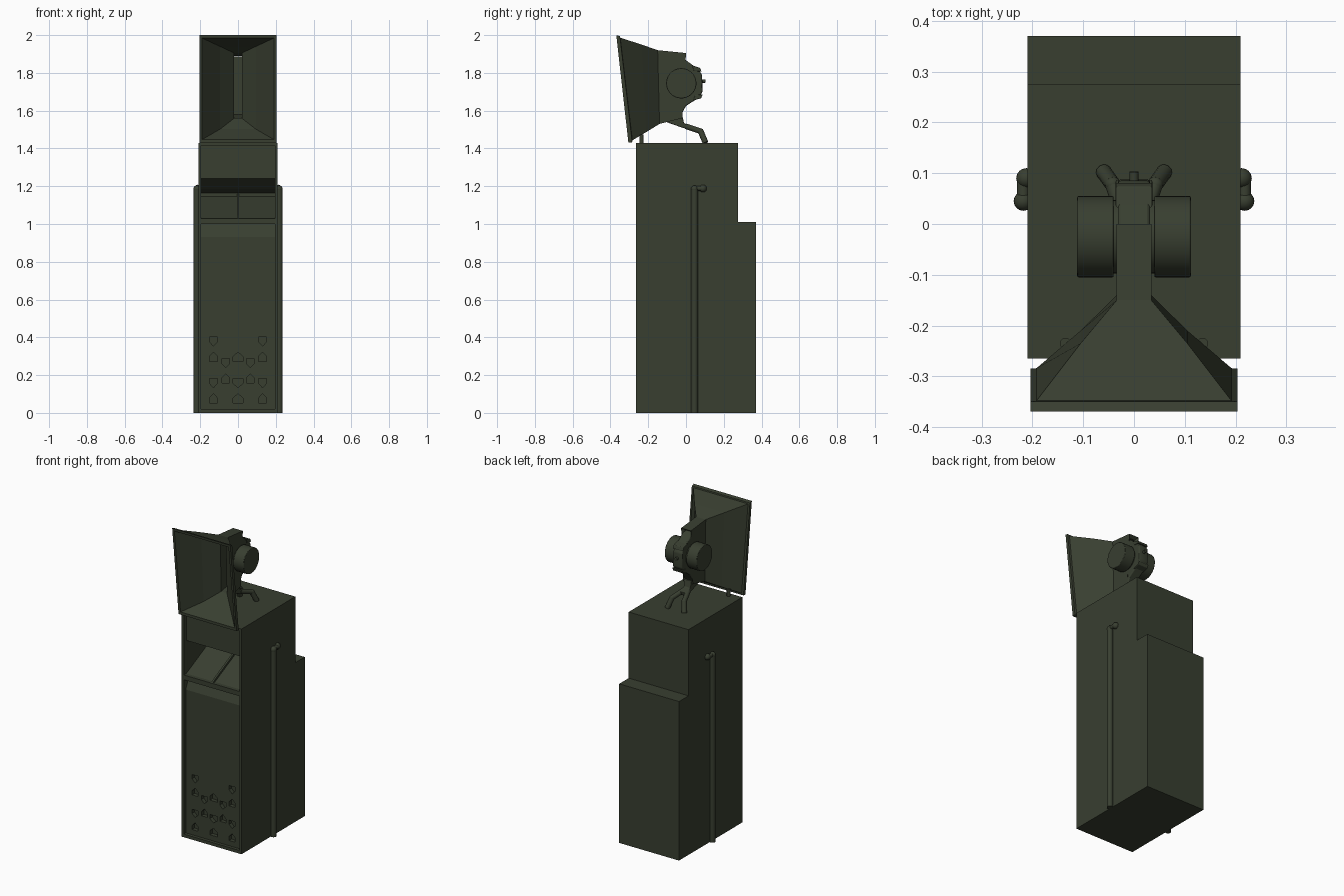
import bpy
import bmesh
import math
from mathutils import Vector, Matrix

cube = bpy.data.objects.get("Cube")
if cube:
    bpy.data.objects.remove(cube, do_unlink=True)

olive = bpy.data.materials.new("dark olive paint")
olive.use_nodes = True
olive.diffuse_color = (0.04, 0.049, 0.03, 1)
olive.node_tree.nodes["Principled BSDF"].inputs["Base Color"].default_value = olive.diffuse_color


def finish(name, bm, smooth=False, bevel=0):
    bmesh.ops.recalc_face_normals(bm, faces=bm.faces)
    mesh = bpy.data.meshes.new(name)
    bm.to_mesh(mesh)
    bm.free()
    obj = bpy.data.objects.new(name, mesh)
    bpy.context.collection.objects.link(obj)
    mesh.materials.append(olive)
    if bevel:
        mod = obj.modifiers.new("soft edges", "BEVEL")
        mod.width, mod.segments = bevel, 2
    if smooth:
        bpy.ops.object.select_all(action="DESELECT")
        obj.select_set(True)
        bpy.context.view_layer.objects.active = obj
        bpy.ops.object.shade_smooth_by_angle(angle=math.radians(35))
    return obj


def add_prism(bm, points, move):
    """Extrude a closed outline along the vector move."""
    face = bm.faces.new([bm.verts.new(p) for p in points])
    out = bmesh.ops.extrude_face_region(bm, geom=[face])["geom"]
    bmesh.ops.translate(bm, vec=move, verts=[v for v in out if isinstance(v, bmesh.types.BMVert)])


def side_profile(name, outline, x0, x1, **kw):
    bm = bmesh.new()
    add_prism(bm, [(x0, y, z) for y, z in outline], (x1 - x0, 0, 0))
    return finish(name, bm, **kw)


def rod(name, start, end, radius, sides=24, bevel=0):
    a, b = Vector(start), Vector(end)
    bm = bmesh.new()
    turn = (b - a).to_track_quat("Z", "Y").to_matrix().to_4x4()
    bmesh.ops.create_cone(bm, cap_ends=True, segments=sides, radius1=radius, radius2=radius,
                          depth=(b - a).length, matrix=Matrix.Translation((a + b) / 2) @ turn)
    return finish(name, bm, smooth=True, bevel=bevel)


def ball(name, centre, radius):
    bm = bmesh.new()
    bmesh.ops.create_uvsphere(bm, u_segments=16, v_segments=10, radius=radius,
                              matrix=Matrix.Translation(centre))
    return finish(name, bm, smooth=True)


# Cabinet: stepped side panels around one filled cross-section
stepped = [(-0.265, 0), (0.37, 0), (0.37, 1.01), (0.275, 1.01), (0.275, 1.43), (-0.265, 1.43)]
for side, label in ((1, "left"), (-1, "right")):
    side_profile(label + "_side_panel", stepped, side * 0.195, side * 0.21)

core = [(0.37, 0), (0.37, 1.01), (0.275, 1.01), (0.275, 1.43), (-0.265, 1.43), (-0.265, 1.415),
        (-0.24, 1.415), (-0.24, 1.24), (-0.14, 1.185), (0.0, 1.165), (0.0, 1.145), (-0.24, 1.03),
        (-0.265, 1.03), (-0.265, 1.0), (-0.215, 1.0), (-0.245, 0.93), (-0.245, 0.02),
        (-0.265, 0.02), (-0.265, 0)]
cabinet = side_profile("cabinet_core", core, -0.195, 0.195)
side_profile("throat_divider", [(-0.262, 1.03), (-0.24, 1.045), (0, 1.16), (0, 1.14), (-0.24, 1.025)],
             -0.006, 0.006)

# House-shaped vents cut into the lower front panel: height, point direction, columns
vent_rows = [(0.38, -1, (-0.13, 0.13)), (0.295, 1, (-0.13, 0, 0.13)), (0.265, -1, (-0.065, 0.065)),
             (0.18, 1, (-0.065, 0.065)), (0.16, -1, (-0.13, 0, 0.13)), (0.075, 1, (-0.13, 0, 0.13))]
bm = bmesh.new()
for z, up, columns in vent_rows:
    for x in columns:
        w = 0.026 if x == 0 else 0.021
        house = [(-w, -0.022), (w, -0.022), (w, 0.004), (0, 0.026), (-w, 0.004)]
        add_prism(bm, [(x + px, -0.26, z + up * pz) for px, pz in house], (0, 0.04, 0))
cutter = finish("vent_cutter", bm)
cutter.hide_render = True
cut = cabinet.modifiers.new("vents", "BOOLEAN")
cut.operation, cut.object, cut.solver = "DIFFERENCE", cutter, "EXACT"
bpy.ops.object.select_all(action="DESELECT")
bpy.context.view_layer.objects.active = cabinet
cabinet.select_set(True)
bpy.ops.object.modifier_apply(modifier=cut.name)
bpy.data.objects.remove(cutter, do_unlink=True)

# Cable pipes on both sides
for side, label in ((1, "left"), (-1, "right")):
    x = side * 0.218
    rod(label + "_pipe", (x, 0.045, 0), (x, 0.045, 1.185), 0.018)
    ball(label + "_pipe_elbow", (x, 0.045, 1.185), 0.019)
    rod(label + "_pipe_link", (x, 0.045, 1.188), (x, 0.09, 1.188), 0.012)
    ball(label + "_pipe_end", (side * 0.212, 0.09, 1.188), 0.02)


# Horn: closed loft running over the outside, then back along the inside
def ring(half, top, bottom):
    return [(-half, *top), (half, *top), (half, *bottom), (-half, *bottom)]


rings = [ring(0.204, (-0.369, 2.0), (-0.305, 1.43)),
         ring(0.204, (-0.35, 1.994), (-0.285, 1.432)),
         ring(0.192, (-0.348, 1.986), (-0.284, 1.443)),
         ring(0.105, (-0.235, 1.95), (-0.21, 1.487)),
         ring(0.034, (-0.15, 1.92), (-0.14, 1.53)),
         ring(0.034, (0.0, 1.905), (-0.02, 1.56)),
         ring(0.02, (-0.02, 1.89), (-0.03, 1.58)),
         ring(0.02, (-0.15, 1.905), (-0.14, 1.56)),
         ring(0.095, (-0.235, 1.94), (-0.21, 1.502)),
         ring(0.19, (-0.367, 1.984), (-0.305, 1.447))]
bm = bmesh.new()
loops = [[bm.verts.new(p) for p in r] for r in rings]
for a, b in zip(loops, loops[1:] + loops[:1]):
    for i in range(4):
        j = (i + 1) % 4
        bm.faces.new((a[i], a[j], b[j], b[i]))
finish("horn", bm)

# Driver housing behind the horn with clamp flanges and connector
housing = [(-0.03, 1.89), (-0.005, 1.87), (0.03, 1.845), (0.065, 1.82), (0.085, 1.79), (0.088, 1.7),
           (0.07, 1.67), (0.0, 1.625), (-0.03, 1.57)]
side_profile("driver_housing", housing, -0.032, 0.032, smooth=True, bevel=0.006)
for label, y, z, tilt in (("upper", 0.062, 1.825, 1), ("lower", 0.068, 1.668, -1)):
    side_profile(label + "_flange", [(y - 0.03, z + tilt * 0.015), (y + 0.012, z + tilt * 0.002),
                                     (y + 0.02, z - tilt * 0.018), (y - 0.02, z - tilt * 0.015)],
                 -0.036, 0.036, bevel=0.003)
rod("connector", (0, 0.08, 1.755), (0, 0.103, 1.757), 0.009, sides=12)

# Twin drivers
for side, label in ((1, "left"), (-1, "right")):
    rod(label + "_driver_collar", (side * 0.025, -0.025, 1.745), (side * 0.05, -0.025, 1.745), 0.072, sides=40)
    rod(label + "_driver", (side * 0.04, -0.025, 1.745), (side * 0.112, -0.025, 1.745), 0.08,
        sides=48, bevel=0.003)

# Stand: strut under the neck, splayed rear legs and front feet
side_profile("stand_strut", [(-0.105, 1.56), (-0.105, 1.54), (-0.02, 1.51), (0.03, 1.497),
                             (0.035, 1.52), (-0.01, 1.533), (-0.02, 1.575)],
             -0.024, 0.024, bevel=0.004)
for side, label in ((1, "left"), (-1, "right")):
    hip, knee, foot = (side * 0.015, 0.0, 1.517), (side * 0.042, 0.078, 1.491), (side * 0.06, 0.103, 1.43)
    rod(label + "_rear_leg_upper", hip, knee, 0.015, sides=12)
    ball(label + "_rear_leg_knee", knee, 0.0155)
    rod(label + "_rear_leg_lower", knee, foot, 0.0155, sides=12)
    rod(label + "_front_foot", (side * 0.135, -0.235, 1.43), (side * 0.135, -0.235, 1.475), 0.011, sides=12)
